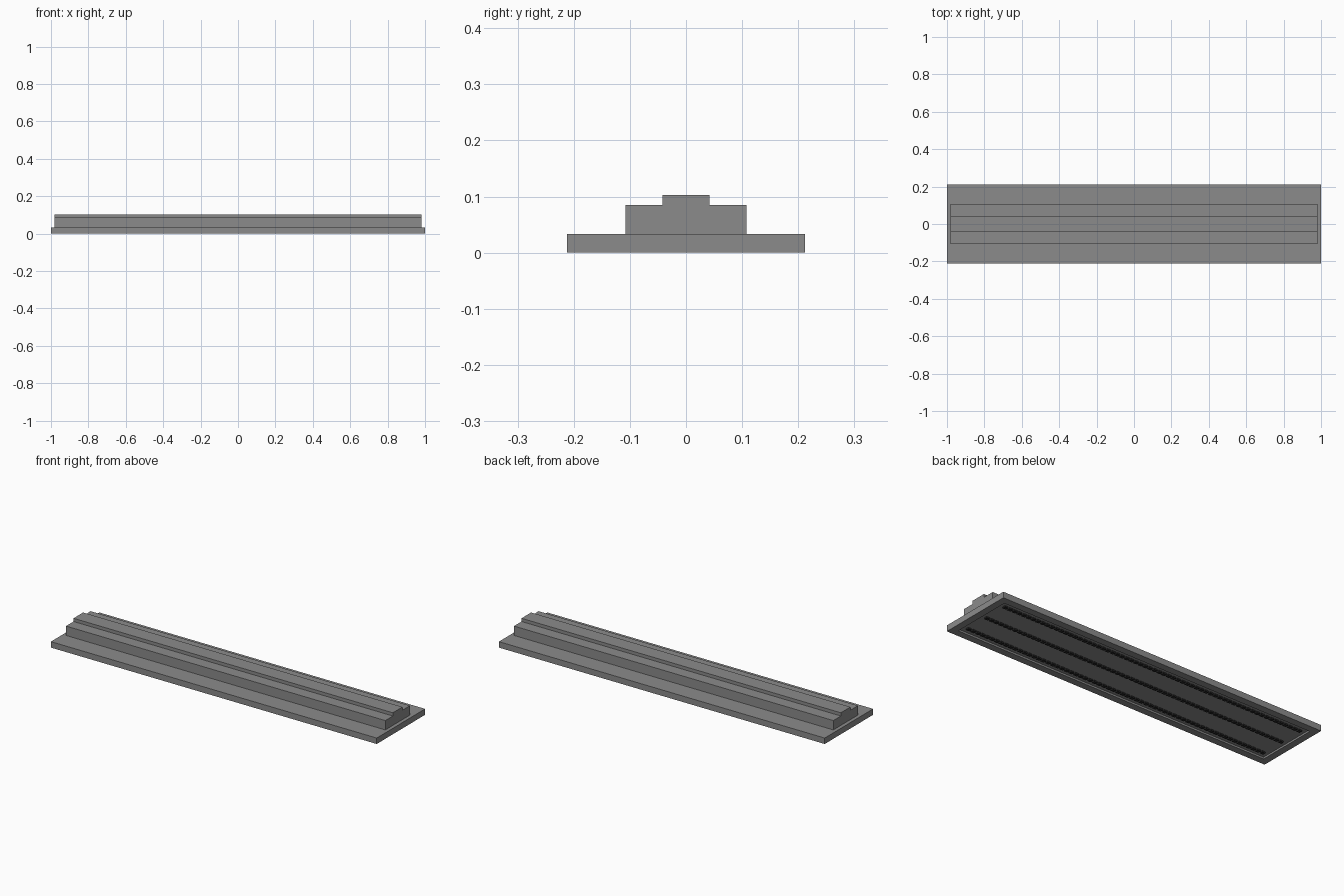
import bpy, bmesh

if "Cube" in bpy.data.objects:
    bpy.data.objects.remove(bpy.data.objects["Cube"])


def make_material(name, value):
    mat = bpy.data.materials.new(name)
    mat.diffuse_color = (value, value, value, 1)
    mat.use_nodes = True
    mat.node_tree.nodes["Principled BSDF"].inputs["Base Color"].default_value = mat.diffuse_color
    return mat


grey = make_material("mid grey", 0.258)
black = make_material("near black", 0.02)


def make_object(name, bm, mat):
    bmesh.ops.recalc_face_normals(bm, faces=bm.faces)
    mesh = bpy.data.meshes.new(name)
    bm.to_mesh(mesh)
    bm.free()
    mesh.materials.append(mat)
    obj = bpy.data.objects.new(name, mesh)
    bpy.context.collection.objects.link(obj)
    return obj


def add_box(bm, x0, x1, y0, y1, z0, z1):
    verts = bmesh.ops.create_cube(bm, size=1)["verts"]
    for v in verts:
        v.co.x = x1 if v.co.x > 0 else x0
        v.co.y = y1 if v.co.y > 0 else y0
        v.co.z = z1 if v.co.z > 0 else z0


# base tray: a slab whose underside is inset and pushed up into a recess
RECESS = 0.010
bm = bmesh.new()
add_box(bm, -1, 1, -0.212, 0.212, 0, 0.033)
bm.normal_update()
bottom = min(bm.faces, key=lambda f: f.calc_center_median().z)
bmesh.ops.inset_individual(bm, faces=[bottom], thickness=0.055)
ext = bmesh.ops.extrude_discrete_faces(bm, faces=[bottom])["faces"][0]
for v in ext.verts:
    v.co.z = RECESS
make_object("base_tray", bm, grey)

# stepped housing: cross-section swept along x
half = [(0.108, 0.033), (0.108, 0.085), (0.042, 0.085), (0.042, 0.103)]
profile = half + [(-y, z) for y, z in reversed(half)]
bm = bmesh.new()
face = bm.faces.new([bm.verts.new((-0.98, y, z)) for y, z in profile])
swept = bmesh.ops.extrude_face_region(bm, geom=[face])["geom"]
for v in swept:
    if isinstance(v, bmesh.types.BMVert):
        v.co.x = 0.98
make_object("housing", bm, grey)

# three dark rows of small diodes in the recess
COUNT = 64
for label, y in (("front", -0.137), ("middle", 0), ("back", 0.137)):
    bm = bmesh.new()
    for i in range(COUNT):
        x = -0.925 + 1.85 * i / (COUNT - 1)
        add_box(bm, x - 0.010, x + 0.010, y - 0.009, y + 0.009,
                RECESS - 0.008, RECESS + 0.002)
    make_object(f"{label}_diode_row", bm, black)
